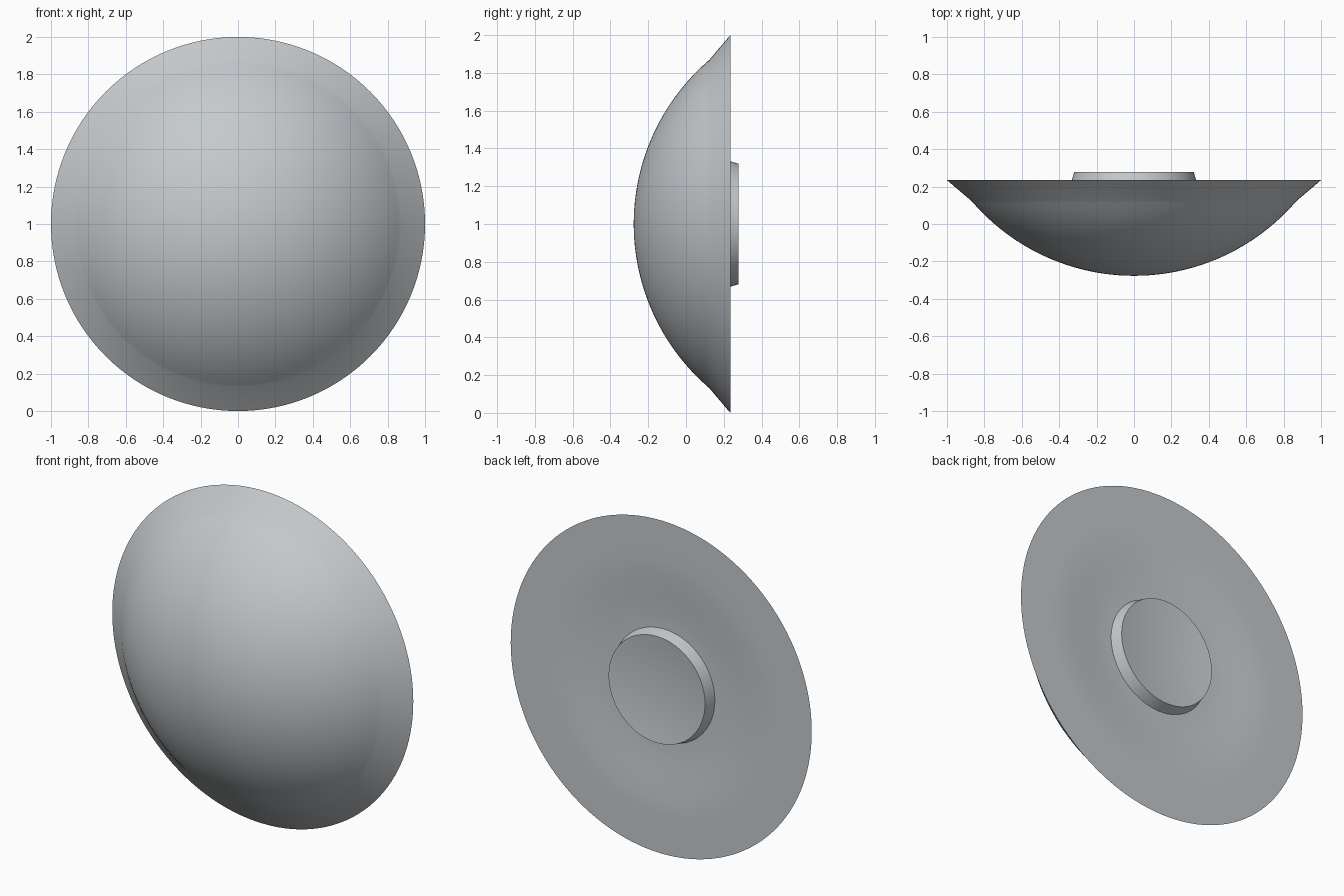
import bpy, bmesh, math
from mathutils import Matrix

cube = bpy.data.objects.get("Cube")
if cube:
    bpy.data.objects.remove(cube, do_unlink=True)

steel = bpy.data.materials.new("steel_grey")
steel.use_nodes = True
colour = (0.56, 0.59, 0.61, 1)
steel.diffuse_color = colour
steel.node_tree.nodes["Principled BSDF"].inputs["Base Color"].default_value = colour


def lathe(name, profile, steps=128):
    """Spin (radius, y) points about the front-to-back axis."""
    bm = bmesh.new()
    verts = [bm.verts.new((r, y, 0)) for r, y in profile]
    edges = [bm.edges.new(pair) for pair in zip(verts, verts[1:])]
    bmesh.ops.spin(bm, geom=verts + edges, cent=(0, 0, 0), axis=(0, 1, 0),
                   angle=math.tau, steps=steps)
    bmesh.ops.remove_doubles(bm, verts=bm.verts, dist=0.0001)
    bmesh.ops.recalc_face_normals(bm, faces=bm.faces)
    bmesh.ops.transform(bm, matrix=Matrix.Translation((0, 0, 1)), verts=bm.verts)
    mesh = bpy.data.meshes.new(name)
    bm.to_mesh(mesh)
    bm.free()
    mesh.materials.append(steel)
    obj = bpy.data.objects.new(name, mesh)
    bpy.context.collection.objects.link(obj)
    bpy.ops.object.select_all(action='DESELECT')
    obj.select_set(True)
    bpy.context.view_layer.objects.active = obj
    bpy.ops.object.shade_smooth_by_angle(angle=math.radians(30))
    return obj


# Domed front, flared rim, flat back border and shallow dished centre
radius, edge, apex = 1.143, 0.86, -0.277
dome = []
for i in range(25):
    a = math.asin(edge / radius) * i / 24
    dome.append((radius * math.sin(a), apex + radius * (1 - math.cos(a))))
rim = [(0.87, 0.124), (0.99, 0.226), (1.0, 0.235)]
back = [(0.99, 0.235), (0.78, 0.235)]
for i in range(1, 11):
    t = i / 10
    back.append((0.78 - 0.45 * t, 0.235 - 0.025 * t * t * (3 - 2 * t)))
lathe("shield_disc", dome + rim + back + [(0, 0.21)])

# Raised tapered boss on the back with a slightly hollow face
face = [(0.32 * (1 - i / 8), 0.277 - 0.02 * (1 - (1 - i / 8) ** 2)) for i in range(9)]
lathe("back_boss", [(0.34, 0.205)] + face)
